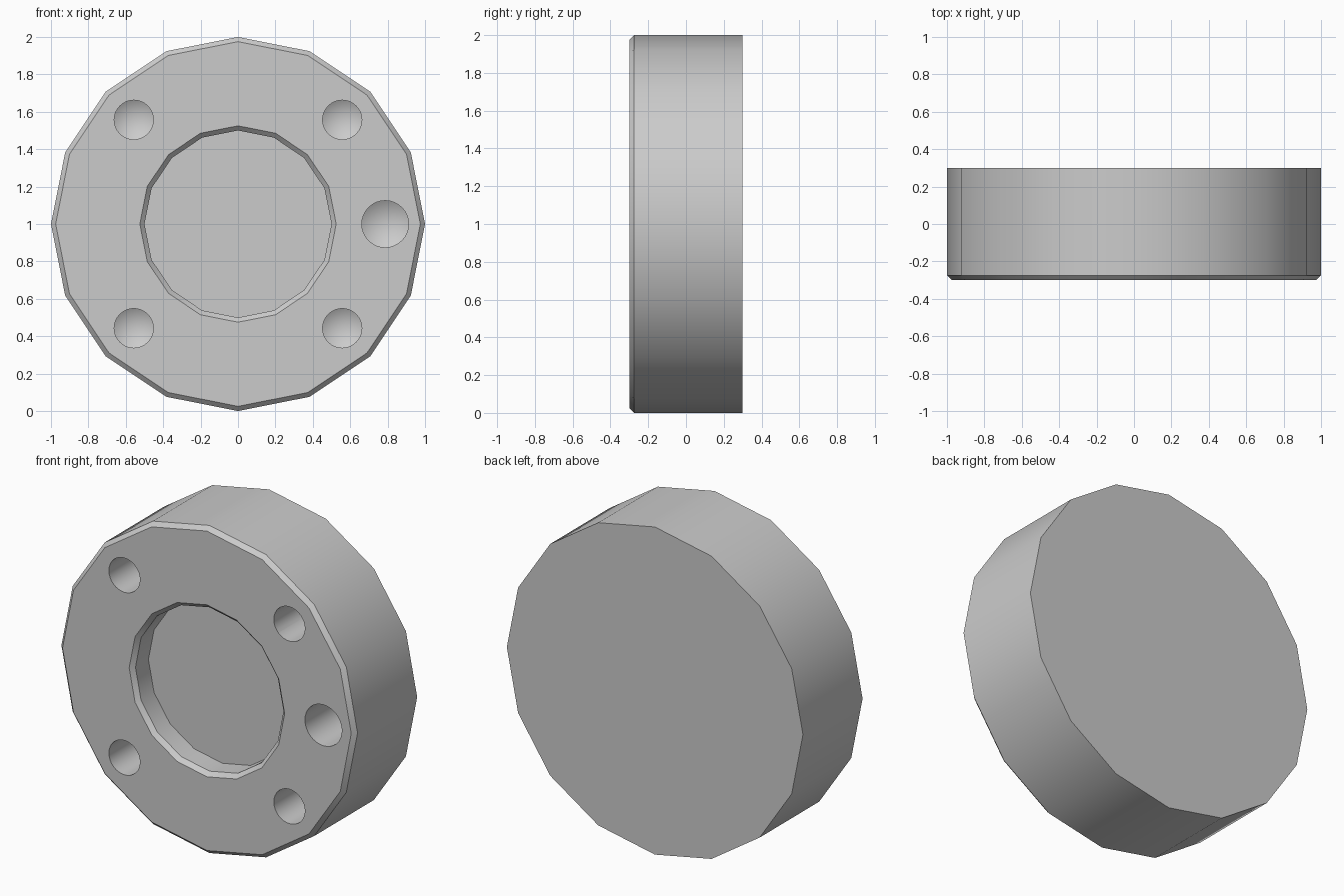
import bpy, bmesh, math
from mathutils import Vector

cube = bpy.data.objects.get("Cube")
if cube:
    bpy.data.objects.remove(cube, do_unlink=True)

# Single grey material
grey = bpy.data.materials.new("light_grey")
grey.use_nodes = True
COLOUR = (0.6, 0.6, 0.6, 1.0)
grey.diffuse_color = COLOUR
grey.node_tree.nodes["Principled BSDF"].inputs["Base Color"].default_value = COLOUR


def lathe(name, solids):
    """Revolve (radius, y) profiles about y axes; solids = (centre x, centre z, sides, profile)."""
    bm = bmesh.new()
    for cx, cz, sides, profile in solids:
        rings = []
        for r, y in profile:
            if r == 0:
                rings.append([bm.verts.new((cx, y, cz))] * sides)
                continue
            angles = [2 * math.pi * i / sides for i in range(sides)]
            rings.append([bm.verts.new((cx + r * math.cos(a), y, cz + r * math.sin(a)))
                          for a in angles])
        for a, b in zip(rings, rings[1:]):
            for i in range(sides):
                j = (i + 1) % sides
                bm.faces.new(dict.fromkeys((a[i], a[j], b[j], b[i])))
        for ring in (rings[0], rings[-1]):
            if ring[0] is not ring[1]:
                bm.faces.new(ring)
    bmesh.ops.recalc_face_normals(bm, faces=bm.faces)
    mesh = bpy.data.meshes.new(name)
    bm.to_mesh(mesh)
    bm.free()
    mesh.materials.append(grey)
    obj = bpy.data.objects.new(name, mesh)
    bpy.context.collection.objects.link(obj)
    return obj


# Sixteen-sided disc with chamfered front rim and chamfered round recess
FRONT, BACK, FLOOR, CHAMFER = -0.3, 0.3, -0.15, 0.025
body = lathe("flange_body", [(0, 1, 16, [
    (1.0, BACK), (1.0, FRONT + CHAMFER), (1.0 - CHAMFER, FRONT),
    (0.525, FRONT), (0.50, FRONT + CHAMFER), (0.50, FLOOR)])])

# Drilled holes with conical bottoms: four bolt holes and one larger hole
def drill(x, z, r, depth):
    return (x, z, 32, [(r, FRONT - 0.1), (r, FRONT + depth), (0, FRONT + depth + 0.6 * r)])

holes = [drill(sx * 0.557, 1 + sz * 0.557, 0.105, 0.4) for sx in (-1, 1) for sz in (-1, 1)]
holes.append(drill(0.787, 1, 0.125, 0.4))
cutter = lathe("hole_cutter", holes)
cutter.hide_render = True

cut = body.modifiers.new("holes", "BOOLEAN")
cut.operation = "DIFFERENCE"
cut.solver = "EXACT"
cut.object = cutter

bpy.ops.object.select_all(action="DESELECT")
body.select_set(True)
bpy.context.view_layer.objects.active = body
bpy.ops.object.modifier_apply(modifier=cut.name)
bpy.data.objects.remove(cutter, do_unlink=True)
bpy.ops.object.shade_smooth_by_angle(angle=math.radians(30))
